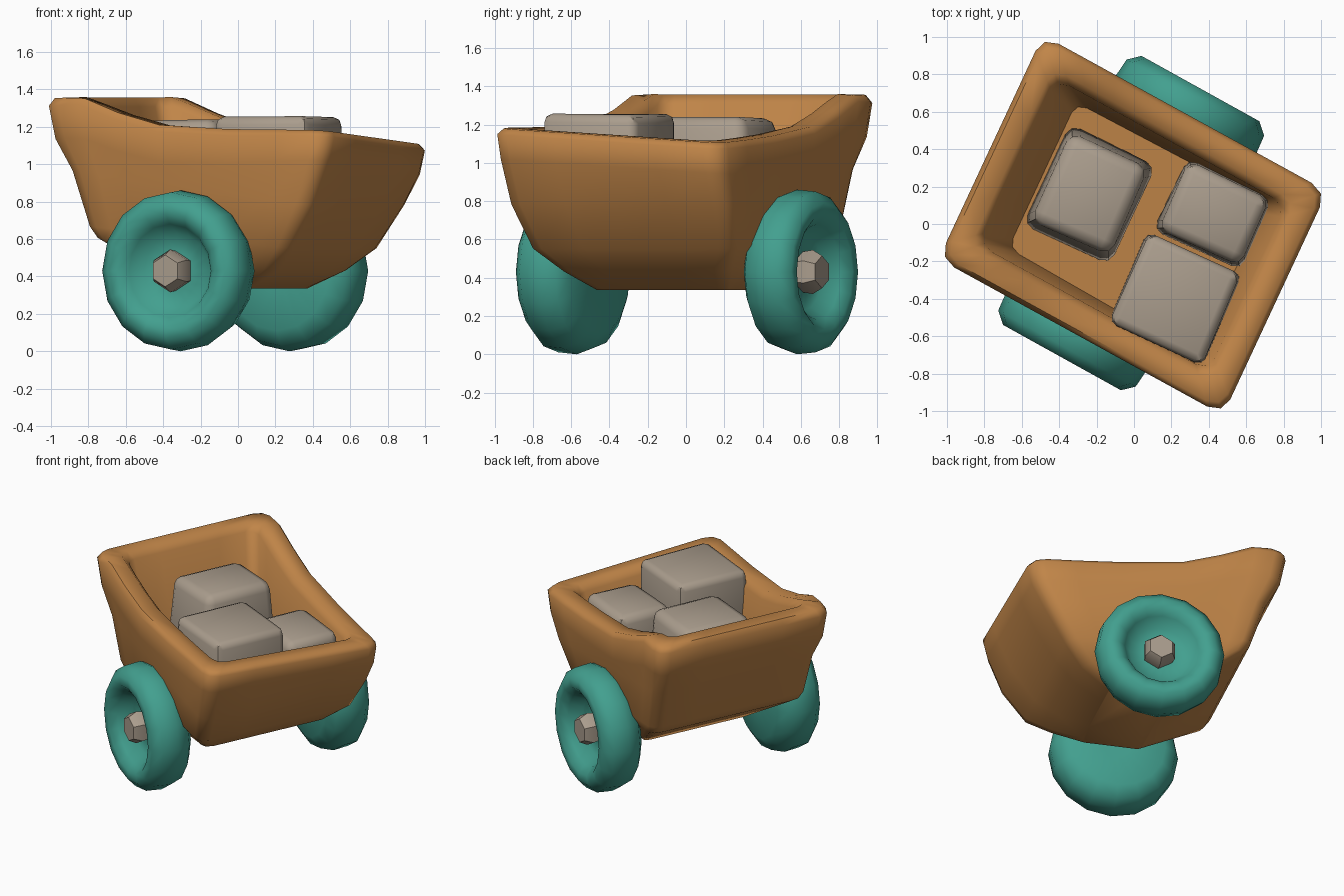
import bpy, bmesh, math, random
from mathutils import Vector, Matrix

if "Cube" in bpy.data.objects:
    bpy.data.objects.remove(bpy.data.objects["Cube"])

random.seed(4)


def material(name, rgb):
    m = bpy.data.materials.new(name)
    m.diffuse_color = (*rgb, 1)
    m.use_nodes = True
    m.node_tree.nodes["Principled BSDF"].inputs["Base Color"].default_value = m.diffuse_color
    return m


wood = material("orange wood", (0.53, 0.235, 0.065))
teal = material("teal wheel", (0.055, 0.35, 0.275))
stone = material("grey stone", (0.40, 0.335, 0.265))


# every part is built straight, then its length and width axes are turned
def finish(bm, name, mat, smooth, turn=-29, width_turn=61, shift=(0, 0)):
    bmesh.ops.recalc_face_normals(bm, faces=bm.faces)
    me = bpy.data.meshes.new(name)
    bm.to_mesh(me)
    bm.free()
    a, b = math.radians(turn), math.radians(width_turn)
    me.transform(Matrix(((math.cos(a), math.cos(b), 0, shift[0]),
                         (math.sin(a), math.sin(b), 0, shift[1]),
                         (0, 0, 1, 0), (0, 0, 0, 1))))
    me.materials.append(mat)
    ob = bpy.data.objects.new(name, me)
    bpy.context.collection.objects.link(ob)
    bpy.ops.object.select_all(action='DESELECT')
    ob.select_set(True)
    bpy.context.view_layer.objects.active = ob
    bpy.ops.object.shade_smooth_by_angle(angle=math.radians(smooth))
    return ob


def loft(bm, rings):
    rows = [[bm.verts.new(p) for p in r] for r in rings]
    n = len(rows[0])
    for a, b in zip(rows, rows[1:]):
        for i in range(n):
            bm.faces.new((a[i], a[(i + 1) % n], b[(i + 1) % n], b[i]))
    bm.faces.new(rows[0])
    bm.faces.new(rows[-1])


# Cart body: rounded rectangular rings, outside from the keel up, then down the inside
RIM = [(-0.9, 1.35), (-0.64, 1.36), (-0.44, 1.28), (-0.17, 1.20), (0.3, 1.16), (0.9, 1.14)]


def rim_height(u, v):
    for (a, za), (b, zb) in zip(RIM, RIM[1:]):
        if u <= b:
            z = za + (zb - za) * (u - a) / (b - a)
            break
    return z - 0.06 * v * max(0, min(1, (u + 0.5) / 1.2))


side = [-0.89, -0.74, -0.5, -0.2, 0.3, 0.65, 0.89]
end = [-0.86, -0.45, 0, 0.45, 0.86]
c = (0.97, 0.96)  # softened corner
outline = ([(s, -1) for s in side] + [(c[0], -c[1])] + [(1, s) for s in end] + [c]
           + [(s, 1) for s in reversed(side)] + [(-c[0], c[1])]
           + [(-1, s) for s in reversed(end)] + [(-c[0], -c[1])])

# each level: (u, half width, z) at the tall end and at the low end; z <= 0 = drop below rim
levels = [
    ((-0.15, 0.40, 0.335), (0.26, 0.38, 0.335)),
    ((-0.60, 0.57, 0.61), (0.46, 0.48, 0.43)),
    ((-0.64, 0.59, 0.67), (0.60, 0.59, 0.55)),
    ((-0.74, 0.61, 0.97), (0.75, 0.64, 0.78)),
    ((-0.83, 0.645, -0.22), (0.84, 0.655, -0.16)),
    ((-0.865, 0.66, -0.04), (0.87, 0.66, -0.03)),
    ((-0.84, 0.635, 0), (0.845, 0.635, 0)),
    ((-0.74, 0.53, 0), (0.74, 0.53, 0)),
    ((-0.70, 0.49, -0.05), (0.70, 0.49, -0.05)),
    ((-0.55, 0.43, 0.73), (0.60, 0.45, 0.65)),
]
rings = []
for (u0, v0, z0), (u1, v1, z1) in levels:
    ring = []
    for a, b in outline:
        t = (a + 1) / 2
        u = u0 + (u1 - u0) * t
        v = b * (v0 + (v1 - v0) * t)
        z = z0 + (z1 - z0) * t
        if z0 <= 0:
            z += rim_height(u, v)
        ring.append((u, v, z))
    rings.append(ring)
bm = bmesh.new()
loft(bm, rings)
finish(bm, "cart_body", wood, 55, -28.8, 65, (-0.008, -0.005))

# Wheels: thick rounded tyres with a dished face, and a stone hub
WHEEL = [(0.10, -0.01), (0.20, -0.01), (0.25, 0.07), (0.30, 0.115), (0.36, 0.115),
         (0.42, 0.06), (0.43, -0.05), (0.40, -0.14), (0.32, -0.19), (0.10, -0.19)]
SEG = 16
for name, s, shift in (("front", -1, (0.005, -0.01)), ("back", 1, (-0.035, 0.02))):
    bm = bmesh.new()
    loft(bm, [[(r * math.cos(k * math.tau / SEG), s * (0.69 + w),
                0.43 + r * math.sin(k * math.tau / SEG)) for k in range(SEG)]
              for r, w in WHEEL])
    finish(bm, name + "_wheel", teal, 60, shift=shift)

    hub = [(0.10, 0.64), (0.115, 0.74), (0.085, 0.795)]
    bm = bmesh.new()
    loft(bm, [[(r * math.cos((k + .5) * math.tau / 6) + 0.01 * s, s * w,
                0.43 + r * math.sin((k + .5) * math.tau / 6)) for k in range(6)]
              for r, w in hub])
    finish(bm, name + "_hub", stone, 40, shift=shift)


# Stone blocks: chamfered, slightly tapered and uneven
def block(name, u0, u1, v0, v1, z0, z1, taper, chamfer):
    bm = bmesh.new()
    bmesh.ops.create_cube(bm, size=1)
    for p in bm.verts:
        k = taper if p.co.z > 0 else 1
        p.co = Vector(((u0 + u1) / 2 + p.co.x * (u1 - u0) * k,
                       (v0 + v1) / 2 + p.co.y * (v1 - v0) * k,
                       (z0 + z1) / 2 + p.co.z * (z1 - z0)))
        p.co += Vector([random.uniform(-0.01, 0.01) for _ in range(3)])
    bmesh.ops.bevel(bm, geom=bm.edges[:], offset=chamfer, segments=2, profile=0.5,
                    affect='EDGES')
    finish(bm, name, stone, 45, -25, 66)


block("tall_end_stone", -0.54, -0.02, -0.25, 0.34, 0.67, 1.235, 0.85, 0.06)
block("large_front_stone", 0.08, 0.64, -0.54, 0.00, 0.64, 1.26, 0.97, 0.045)
block("small_back_stone", 0.11, 0.63, 0.01, 0.45, 0.64, 1.12, 0.90, 0.055)
